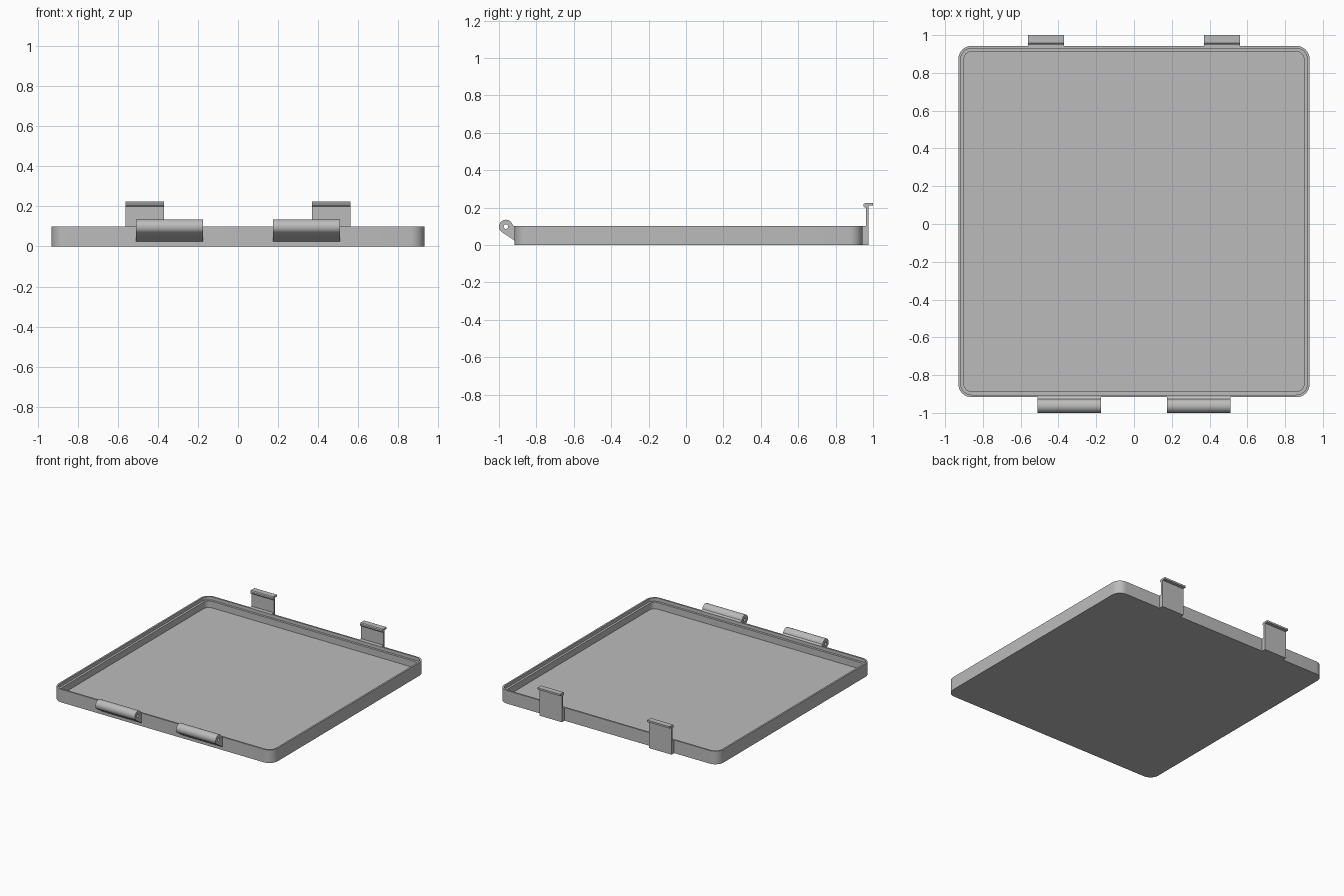
import bpy
import bmesh
import math

if "Cube" in bpy.data.objects:
    bpy.data.objects.remove(bpy.data.objects["Cube"], do_unlink=True)

grey = bpy.data.materials.new("plain grey")
grey.use_nodes = True
colour = (0.5, 0.5, 0.5, 1)
grey.diffuse_color = colour
grey.node_tree.nodes["Principled BSDF"].inputs["Base Color"].default_value = colour

HALF = 0.93      # half width of the tray
MID_Y = 0.013    # tray centre, shifted by the hinges
RADIUS = 0.07    # outer corner radius
HEIGHT = 0.1


def finish(name, bm):
    """Turn a bmesh into a shaded object."""
    bmesh.ops.recalc_face_normals(bm, faces=bm.faces)
    mesh = bpy.data.meshes.new(name)
    bm.to_mesh(mesh)
    bm.free()
    mesh.materials.append(grey)
    obj = bpy.data.objects.new(name, mesh)
    bpy.context.collection.objects.link(obj)
    bpy.ops.object.select_all(action="DESELECT")
    obj.select_set(True)
    bpy.context.view_layer.objects.active = obj
    bpy.ops.object.shade_smooth_by_angle(angle=math.radians(30))
    return obj


def bridge(bm, a, b):
    for i in range(len(a)):
        j = (i + 1) % len(a)
        bm.faces.new((a[i], a[j], b[j], b[i]))


def rounded_ring(bm, inset, z, steps=8):
    """Loop of vertices around a rounded square."""
    r = RADIUS - inset
    c = HALF - RADIUS
    ring = []
    for corner, (sx, sy) in enumerate(((1, 1), (-1, 1), (-1, -1), (1, -1))):
        for k in range(steps + 1):
            a = (corner + k / steps) * math.pi / 2
            ring.append(bm.verts.new((sx * c + r * math.cos(a),
                                      MID_Y + sy * c + r * math.sin(a), z)))
    return ring


def extrude_x(bm, profile, x0, x1):
    """Side walls of a (y, z) profile stretched along x."""
    ends = [[bm.verts.new((x, y, z)) for y, z in profile] for x in (x0, x1)]
    bridge(bm, *ends)
    return ends


# Tray: outer wall, rim, inner ledge and floor
bm = bmesh.new()
section = ((0, 0), (0, HEIGHT), (0.013, HEIGHT), (0.013, 0.075),
           (0.03, 0.075), (0.03, 0.025))
rings = [rounded_ring(bm, inset, z) for inset, z in section]
for a, b in zip(rings, rings[1:]):
    bridge(bm, a, b)
bm.faces.new(rings[0])
bm.faces.new(rings[-1])
finish("tray", bm)

# Hinge section: barrel with a tapering arm that meets the front wall
BARREL_Y, BARREL_Z, BARREL_R, PIN_R = -0.963, 0.098, 0.037, 0.012
SEGMENTS = 32
FRONT = MID_Y - HALF + 0.002
pin = [(BARREL_Y + PIN_R * math.cos(t), BARREL_Z + PIN_R * math.sin(t))
       for t in (2 * math.pi * i / SEGMENTS for i in range(SEGMENTS))]
barrel = []
for i in range(SEGMENTS):
    t = 2 * math.pi * i / SEGMENTS
    y = BARREL_Y + BARREL_R * math.cos(t)
    z = BARREL_Z + BARREL_R * math.sin(t)
    # the lower right of the barrel is replaced by the arm
    if t == 0:
        y, z = FRONT, HEIGHT - 0.002
    elif t > math.radians(235):
        y, z = FRONT, 0.022 + (HEIGHT - 0.024) * (t - math.radians(235)) / math.radians(125)
    barrel.append((y, z))

# Clip section: foot on the back wall, thin upright, hooked lip
BACK = MID_Y + HALF - 0.002
clip = ((BACK, 0), (0.975, 0), (0.975, 0.21), (1.0, 0.21), (1.0, 0.224),
        (0.957, 0.224), (0.95, 0.218), (0.95, 0.206), (0.955, 0.2),
        (0.962, 0.2), (0.962, HEIGHT), (BACK, HEIGHT))

for side, s in (("right", -1), ("left", 1)):
    bm = bmesh.new()
    outer = extrude_x(bm, barrel, s * 0.175, s * 0.51)
    inner = extrude_x(bm, pin, s * 0.175, s * 0.51)
    for o, i in zip(outer, inner):
        bridge(bm, o, i)
    finish("hinge_" + side, bm)

    bm = bmesh.new()
    for end in extrude_x(bm, clip, s * 0.37, s * 0.56):
        bm.faces.new(end)
    finish("clip_" + side, bm)
